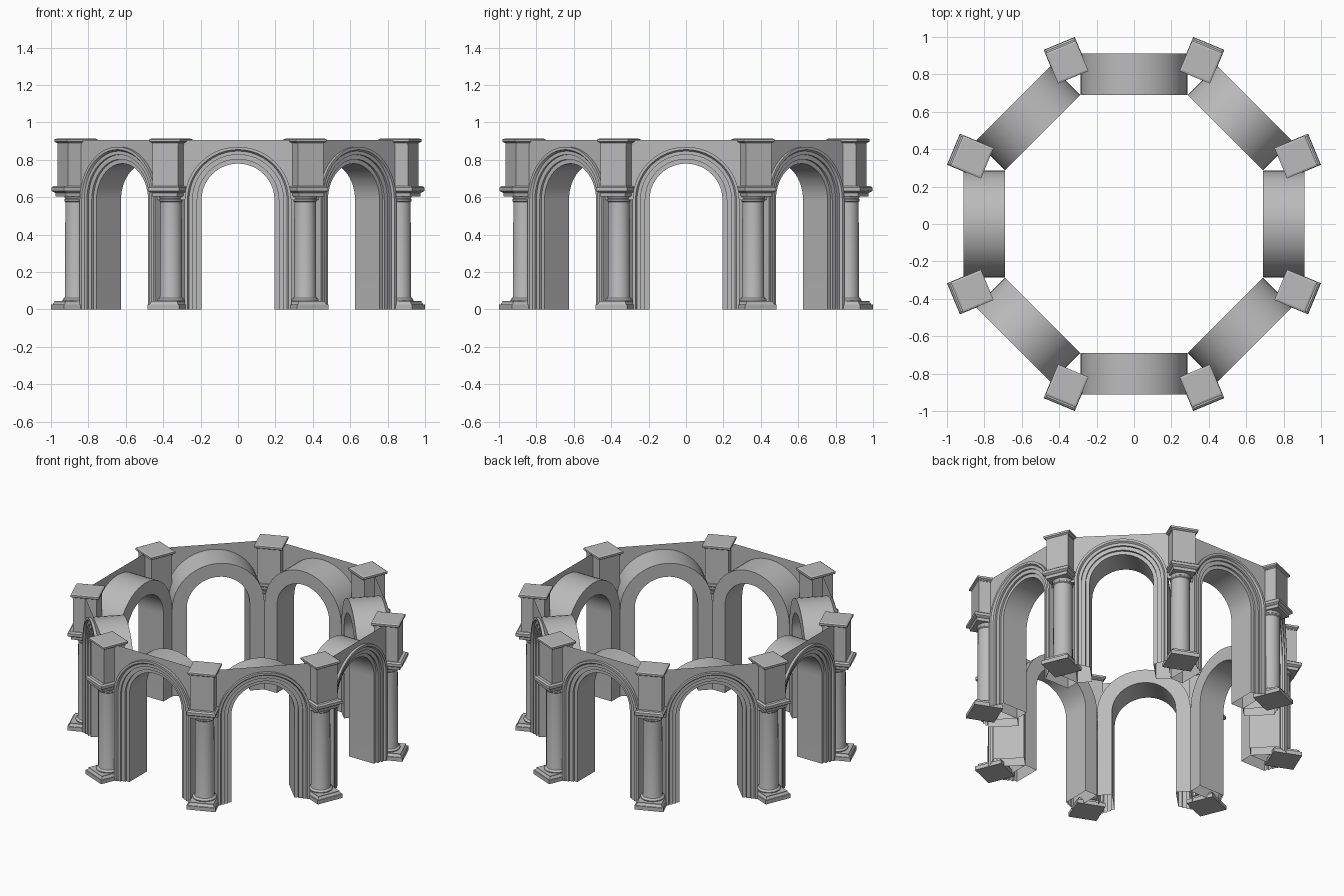
import bpy, bmesh
from math import sin, cos, pi, tan
from mathutils import Matrix, Vector

BAYS = 8
SPRING = 0.585      # height where the arch curve begins
WALL = 0.895        # distance of the wall from the centre
TOP = 0.905

cube = bpy.data.objects.get("Cube")
if cube:
    bpy.data.objects.remove(cube, do_unlink=True)

stone = bpy.data.materials.new("grey stone")
stone.use_nodes = True
grey = (0.5, 0.5, 0.5, 1)
stone.diffuse_color = grey
stone.node_tree.nodes["Principled BSDF"].inputs["Base Color"].default_value = grey


def finish(name, bm, angle, smooth=False, recalc=True):
    """Turn a part modelled at the front into an object at its bay angle."""
    if recalc:
        bmesh.ops.recalc_face_normals(bm, faces=bm.faces)
    bm.transform(Matrix.Rotation(angle, 4, 'Z'))
    mesh = bpy.data.meshes.new(name)
    bm.to_mesh(mesh)
    bm.free()
    mesh.materials.append(stone)
    obj = bpy.data.objects.new(name, mesh)
    bpy.context.collection.objects.link(obj)
    if smooth:
        bpy.ops.object.select_all(action='DESELECT')
        bpy.context.view_layer.objects.active = obj
        obj.select_set(True)
        bpy.ops.object.shade_smooth_by_angle(angle=0.6)
    return obj


def arch_path(steps=24):
    """Outward direction and base height along one jamb, over, and down."""
    path = [(1, 0, 0)]
    path += [(cos(pi * i / steps), sin(pi * i / steps), SPRING) for i in range(steps + 1)]
    return path + [(-1, 0, 0)]


def arch(name, angle):
    # Closed cross-section (radius, depth) with stepped mouldings at the front
    section = [(0.195, 0.69), (0.195, 0.875), (0.218, 0.875), (0.218, 0.888),
               (0.243, 0.888), (0.243, 0.9), (0.262, 0.9), (0.27, 0.912),
               (0.285, 0.912), (0.285, 0.69)]
    bm = bmesh.new()
    rings = [[bm.verts.new((dx * r, -d, z + dz * r)) for r, d in section]
             for dx, dz, z in arch_path()]
    n = len(section)
    for a, b in zip(rings, rings[1:]):
        for i in range(n):
            j = (i + 1) % n
            bm.faces.new((a[i], a[j], b[j], b[i]))
    finish(name, bm, angle, smooth=True)


def spandrel(name, angle):
    # Thin wall above the arch, running to the piers on both sides
    half = WALL * tan(pi / BAYS)
    bm = bmesh.new()
    pairs = []
    for dx, dz, z in arch_path()[1:-1]:
        x, h = dx * 0.283, z + dz * 0.283
        low = bm.verts.new((x, -WALL, h))
        high = bm.verts.new((x, -WALL, TOP))
        pairs.append((low, high))
    for (a, b), (c, d) in zip(pairs, pairs[1:]):
        bm.faces.new((a, b, d, c))
    for side, (low, high) in ((1, pairs[0]), (-1, pairs[-1])):
        end = [bm.verts.new((side * half, -WALL, z)) for z in (SPRING, TOP)]
        bm.faces.new((low, end[0], end[1], high))
    bm.normal_update()
    for f in bm.faces:
        if f.normal.y > 0:
            f.normal_flip()
    finish(name, bm, angle, recalc=False)


def lathe(name, angle, profile, distance, sides, start=0.0, smooth=False):
    # Stack of rings (half width, height), square when sides is four
    bm = bmesh.new()
    rings = []
    for r, z in profile:
        rings.append([bm.verts.new((r * cos(start + 2 * pi * i / sides),
                                    r * sin(start + 2 * pi * i / sides) - distance, z))
                      for i in range(sides)])
    for a, b in zip(rings, rings[1:]):
        for i in range(sides):
            j = (i + 1) % sides
            bm.faces.new((a[i], a[j], b[j], b[i]))
    bm.faces.new(rings[0])
    bm.faces.new(rings[-1])
    finish(name, bm, angle, smooth=smooth)


def square(name, angle, profile, distance):
    lathe(name, angle, [(h * 2 ** 0.5, z) for h, z in profile], distance, 4, pi / 4)


BASE = [(0.09, 0), (0.09, 0.026), (0.084, 0.026), (0.076, 0.038), (0.076, 0.045)]
COLUMN = [(0.072, 0.044), (0.074, 0.051), (0.07, 0.058), (0.062, 0.062), (0.06, 0.07),
          (0.058, 0.575), (0.063, 0.58), (0.063, 0.588), (0.058, 0.592), (0.066, 0.608)]
CAPITAL = [(0.072, 0.605), (0.074, 0.624), (0.082, 0.628), (0.09, 0.634),
           (0.09, 0.652), (0.08, 0.66)]
BLOCK = [(0.074, 0.655), (0.074, 0.885)]
CAP = [(0.077, 0.883), (0.077, 0.89), (0.088, 0.897), (0.088, 0.91), (0.078, 0.914)]

for k in range(BAYS):
    bay = 2 * pi * k / BAYS
    pier = bay + pi / BAYS
    arch(f"arch_{k + 1}", bay)
    spandrel(f"spandrel_wall_{k + 1}", bay)
    square(f"pier_base_{k + 1}", pier, BASE, 0.955)
    lathe(f"column_{k + 1}", pier, COLUMN, 0.937, 24, smooth=True)
    square(f"capital_{k + 1}", pier, CAPITAL, 0.953)
    square(f"pier_block_{k + 1}", pier, BLOCK, 0.94)
    square(f"pier_cap_{k + 1}", pier, CAP, 0.937)
